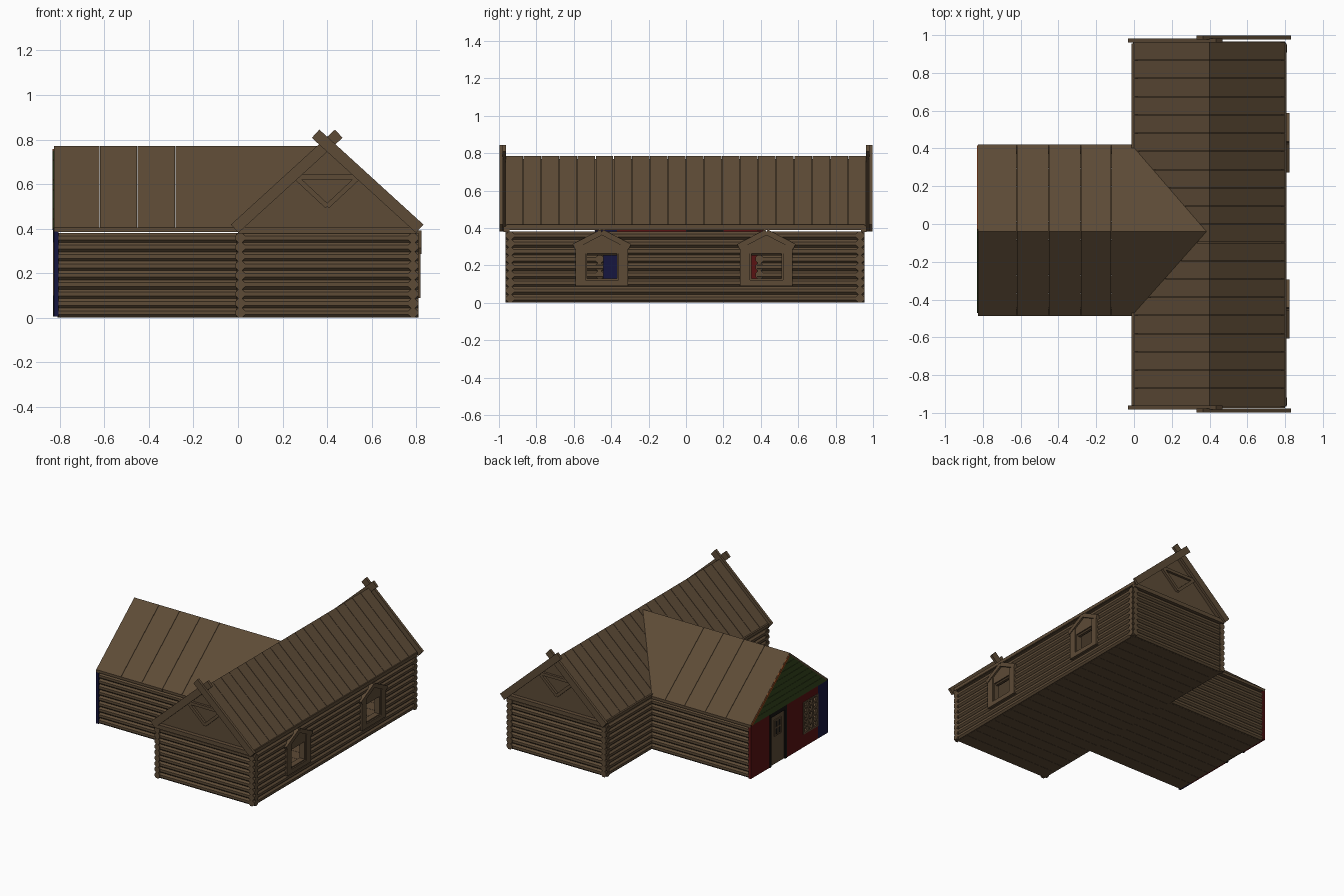
import bpy, bmesh, math
from mathutils import Vector

if "Cube" in bpy.data.objects:
    bpy.data.objects.remove(bpy.data.objects["Cube"])

COLORS = {
    "wood": (0.11, 0.07, 0.037, 1), "red": (0.10, 0.006, 0.006, 1),
    "navy": (0.008, 0.008, 0.05, 1), "green": (0.035, 0.06, 0.012, 1),
    "orange": (0.25, 0.06, 0.012, 1), "dark": (0.008, 0.007, 0.006, 1),
}
mats = {}
for key, col in COLORS.items():
    mats[key] = bpy.data.materials.new(key)
    mats[key].diffuse_color = col
parts = {}


def prism(name, pts, vec, mat="wood"):
    """Extrude a planar polygon along vec and add it to the named part."""
    bm = parts.setdefault(name, (bmesh.new(), mat))[0]
    a = [bm.verts.new(p) for p in pts]
    b = [bm.verts.new(Vector(p) + Vector(vec)) for p in pts]
    bm.faces.new(a[::-1])
    bm.faces.new(b)
    n = len(a)
    for i in range(n):
        bm.faces.new((a[i], a[(i + 1) % n], b[(i + 1) % n], b[i]))


def box(name, x0, x1, y0, y1, z0, z1, mat="wood"):
    prism(name, [(x0, y0, z0), (x1, y0, z0), (x1, y1, z0), (x0, y1, z0)], (0, 0, z1 - z0), mat)


def board(name, p, q, width, vec, mat="wood"):
    """Board from p to q, width measured sideways, thickness along vec."""
    p, q, vec = Vector(p), Vector(q), Vector(vec)
    s = (q - p).cross(vec).normalized() * width / 2
    prism(name, [p - s, q - s, q + s, p + s], vec, mat)


R, STEP, COUNT = 0.023, 0.042, 9


def log(name, axis, fixed, a, b, z):
    ring = [(R * math.cos(math.tau * (k + .5) / 8), R * math.sin(math.tau * (k + .5) / 8)) for k in range(8)]
    if axis == "x":
        prism(name, [(a, fixed + u, z + v) for u, v in ring], (b - a, 0, 0))
    else:
        prism(name, [(fixed + u, a, z + v) for u, v in ring], (0, b - a, 0))


def log_wall(name, axis, fixed, a, b, openings=()):
    for k in range(COUNT):
        z = R + STEP * k
        start = a
        if 0.13 < z < 0.27:
            for c in openings:
                log(name, axis, fixed, start, c - 0.09, z)
                start = c + 0.09
        log(name, axis, fixed, start, b, z)


# log walls
WINDOWS = (-0.45, 0.43)
log_wall("right_wall", "y", 0.785, -0.965, 0.955, WINDOWS)
log_wall("left_wall_front", "y", 0.01, -0.965, -0.44)
log_wall("left_wall_back", "y", 0.01, 0.38, 0.955)
log_wall("front_wall", "x", -0.94, -0.01, 0.81)
log_wall("back_wall", "x", 0.93, -0.01, 0.81)
log_wall("wing_front_wall", "x", -0.462, -0.81, 0.03)
log_wall("wing_back_wall", "x", 0.392, -0.81, 0.03)

# plank floors
n = 20
for i in range(n):
    y = -0.94 + 1.87 * i / n
    box("main_floor", 0.01, 0.785, y, y + 1.87 / n - 0.002, 0.001, 0.014)
for i in range(9):
    y = -0.46 + 0.85 * i / 9
    box("wing_floor", -0.81, 0.01, y, y + 0.85 / 9 - 0.002, 0.001, 0.014)

# wall plates under the eaves
box("right_plate", 0.775, 0.808, -0.96, 0.955, 0.395, 0.418)
box("left_plate_front", -0.012, 0.02, -0.96, -0.47, 0.395, 0.418)
box("left_plate_back", -0.012, 0.02, 0.40, 0.955, 0.395, 0.418)
box("wing_front_plate", -0.81, 0.0, -0.487, -0.45, 0.385, 0.405)
box("wing_back_plate", -0.81, 0.0, 0.38, 0.42, 0.385, 0.405)

# main roof: planks running down both slopes
for s in (-1, 1):
    x = 0.4 + s * 0.405
    for i in range(20):
        y = -0.965 + 1.93 * i / 20
        prism("main_roof_planks", [(0.4, y, 0.785), (x, y, 0.413), (x, y, 0.398), (0.4, y, 0.77)],
              (0, 1.93 / 20 - 0.003, 0))
    prism("main_roof_underlay", [(0.4, -0.96, 0.769), (x, -0.96, 0.397), (x, -0.96, 0.39), (0.4, -0.96, 0.76)],
          (0, 1.92, 0))

# wing roof: planks ending at the valley with the main roof
RY, RZ, EZ = -0.04, 0.77, 0.405
for ey in (-0.488, 0.42):
    def slope(x, t):
        return (x, ey + (RY - ey) * t, EZ + (RZ - EZ) * t)
    cuts = [-0.825, -0.62, -0.45, -0.28, -0.12, 0.0]
    for a, b in zip(cuts, cuts[1:]):
        e = b - 0.002 if b < 0 else b
        prism("wing_roof", [slope(a, 0), slope(e, 0), slope(e, 1), slope(a, 1)], (0, 0, -0.018))
    prism("wing_roof", [slope(0, 0), slope(0.385, 1), slope(0, 1)], (0, 0, -0.018))

# gable ends of the main house
for sign, wall in ((-1, -0.945), (1, 0.935)):
    name = "front_gable" if sign < 0 else "back_gable"
    prism(name, [(0.02, wall, 0.4), (0.78, wall, 0.4), (0.4, wall, 0.757)], (0, -sign * 0.015, 0))
    out = (0, sign * 0.018, 0)
    board(name + "_tie_beam", (0.0, wall, 0.393), (0.8, wall, 0.393), 0.03, (0, sign * 0.03, 0))
    board(name + "_collar", (0.26, wall, 0.632), (0.54, wall, 0.632), 0.022, out)
    for s in (-1, 1):
        board(name + "_struts", (0.4, wall, 0.5), (0.4 + s * 0.145, wall, 0.635), 0.022, out)
        # bargeboards crossing above the ridge
        y = sign * (0.962 if s < 0 else 0.978)
        board(name + "_bargeboards", (0.4 + s * 0.415, y, 0.40), (0.4 - s * 0.052, y, 0.826),
              0.05, (0, sign * 0.02, 0))

# peaked window surrounds on the right wall
for c in WINDOWS:
    X0, X1 = 0.785, 0.818
    for s in (-1, 1):
        ya, yb = sorted((c + s * 0.088, c + s * 0.14))
        box("window_posts", X0, X1, ya, yb, 0.09, 0.31)
        board("window_peaks", (X0, c + s * 0.15, 0.30), (X0, c, 0.378), 0.03, (0.038, 0, 0))
        ya, yb = sorted((c + s * 0.08, c + s * 0.095))
        box("window_trim", 0.765, 0.808, ya, yb, 0.12, 0.27)
    box("window_sills", X0, X1, c - 0.1, c + 0.1, 0.09, 0.122)
    box("window_trim", 0.765, 0.808, c - 0.09, c + 0.09, 0.12, 0.13)
    prism("window_heads", [(X0 - 0.02, c - 0.135, 0.262), (X0 - 0.02, c + 0.135, 0.262),
                           (X0 - 0.02, c + 0.135, 0.31), (X0 - 0.02, c, 0.38), (X0 - 0.02, c - 0.135, 0.31)],
          (0.045, 0, 0))

# painted end wall of the wing, with door and window openings
E0, E1 = -0.826, -0.806
box("end_wall_corner", E0, E1, -0.487, -0.37, 0.005, 0.4, "navy")
box("end_wall", E0, E1, -0.37, -0.20, 0.005, 0.1, "red")
box("end_wall", E0, E1, -0.37, -0.20, 0.34, 0.4, "red")
box("end_wall", E0, E1, -0.20, 0.0, 0.005, 0.4, "red")
box("end_wall", E0, E1, 0.2, 0.418, 0.005, 0.4, "red")

# door with small panes
for ya, yb, za, zb in ((0.0, 0.02, 0.005, 0.4), (0.18, 0.2, 0.005, 0.4), (0.02, 0.18, 0.37, 0.4)):
    box("door_frame", -0.83, E1, ya, yb, za, zb, "dark")
box("door", -0.822, -0.81, 0.02, 0.18, 0.008, 0.37)
box("door_pane", -0.825, -0.82, 0.065, 0.135, 0.22, 0.33, "dark")
for y in (0.065, 0.1, 0.135):
    box("door_bars", -0.828, -0.82, y - 0.005, y + 0.005, 0.22, 0.33)
for z in (0.22, 0.275, 0.33):
    box("door_bars", -0.828, -0.82, 0.06, 0.14, z - 0.005, z + 0.005)

# lattice window
for i in range(4):
    y = -0.365 + 0.16 * i / 3
    box("lattice_window", -0.829, -0.812, y - 0.007, y + 0.007, 0.1, 0.34)
for i in range(6):
    z = 0.105 + 0.23 * i / 5
    box("lattice_window", -0.828, -0.813, -0.37, -0.20, z - 0.006, z + 0.006)

# green clapboard gable above the wing end wall
rows = 8
for i in range(rows):
    t0, t1 = i / rows, (i + 0.96) / rows
    def edge(ey, t):
        return ey + (RY - ey) * t
    zs = [0.4 + 0.352 * t for t in (t0, t1)]
    x = -0.83
    prism("wing_gable", [(x, edge(-0.47, t0), zs[0]), (x, edge(0.402, t0), zs[0]),
                         (x, edge(0.402, t1), zs[1]), (x, edge(-0.47, t1), zs[1])], (0.02, 0, 0), "green")
board("wing_gable_trim", (-0.831, 0.41, 0.4), (-0.831, -0.03, 0.752), 0.014, (0.02, 0, 0), "orange")

# turn the collected parts into objects
for name, (bm, mat) in parts.items():
    bmesh.ops.recalc_face_normals(bm, faces=bm.faces)
    mesh = bpy.data.meshes.new(name)
    bm.to_mesh(mesh)
    bm.free()
    mesh.materials.append(mats[mat])
    bpy.context.collection.objects.link(bpy.data.objects.new(name, mesh))

for m in bpy.data.materials:
    if m.users and not m.is_grease_pencil:
        m.use_nodes = True
        m.node_tree.nodes["Principled BSDF"].inputs["Base Color"].default_value = m.diffuse_color
